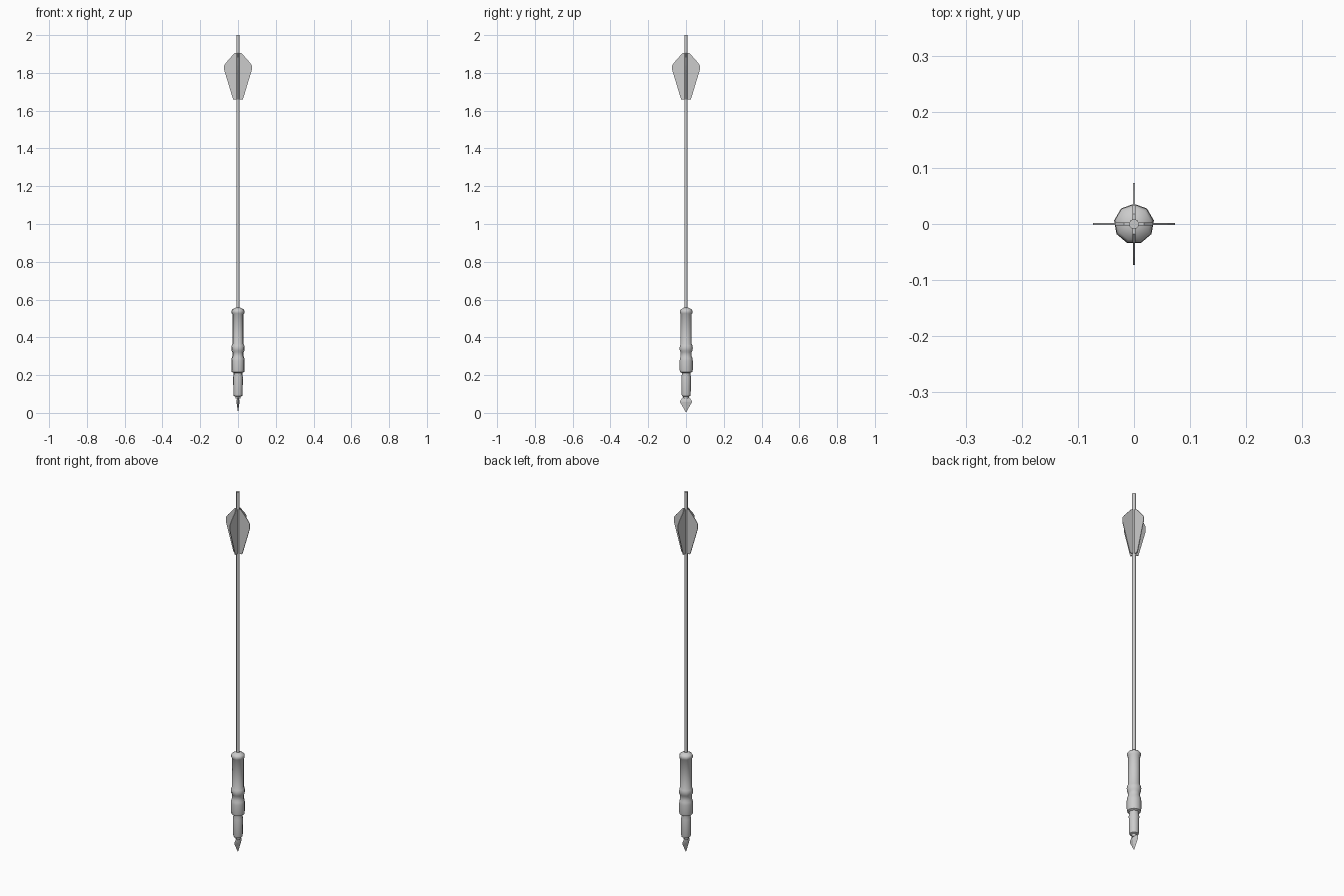
import bpy, bmesh, math

if "Cube" in bpy.data.objects:
    bpy.data.objects.remove(bpy.data.objects["Cube"])


def finish(name, bm, angle=None):
    bmesh.ops.recalc_face_normals(bm, faces=bm.faces)
    me = bpy.data.meshes.new(name)
    bm.to_mesh(me)
    bm.free()
    ob = bpy.data.objects.new(name, me)
    bpy.context.collection.objects.link(ob)
    if angle:
        bpy.ops.object.select_all(action='DESELECT')
        bpy.context.view_layer.objects.active = ob
        ob.select_set(True)
        bpy.ops.object.shade_smooth_by_angle(angle=math.radians(angle))
    return ob


def lathe(name, profile, sides=9, sx=1.0, angle=None):
    """Stack rings from (radius, z) pairs, one vertex pointing to +y."""
    bm = bmesh.new()
    rings = []
    for r, z in profile:
        ring = []
        for i in range(sides):
            a = math.pi / 2 + 2 * math.pi * i / sides
            ring.append(bm.verts.new((r * sx * math.cos(a), r * math.sin(a), z)))
        rings.append(ring)
    for lo, hi in zip(rings, rings[1:]):
        for i in range(sides):
            j = (i + 1) % sides
            bm.faces.new((lo[i], lo[j], hi[j], hi[i]))
    bm.faces.new(rings[0])
    bm.faces.new(rings[-1])
    bmesh.ops.remove_doubles(bm, verts=bm.verts, dist=1e-6)
    return finish(name, bm, angle)


# Long thin shaft
lathe("shaft", [(0.009, 0.50), (0.009, 2.0)], angle=50)

# Turned weight with collars and rings
lathe("weighted_barrel", [
    (0.012, 0.075), (0.014, 0.086), (0.023, 0.090), (0.025, 0.10), (0.026, 0.19),
    (0.023, 0.205), (0.024, 0.212), (0.034, 0.217), (0.036, 0.23),
    (0.036, 0.275), (0.034, 0.29), (0.030, 0.30), (0.030, 0.322),
    (0.035, 0.33), (0.036, 0.345), (0.034, 0.357), (0.030, 0.365),
    (0.030, 0.522), (0.034, 0.528), (0.035, 0.54), (0.030, 0.548),
    (0.012, 0.557)], angle=50)

# Flat diamond-section point
lathe("blade_tip", [(0.0008, 0.003), (0.032, 0.058), (0.030, 0.066),
                    (0.017, 0.082), (0.012, 0.092)], sides=4, sx=0.26)
lathe("tip_end", [(0.0002, 0.0), (0.0012, 0.004)], sides=4, sx=0.5)

# Four thin fletching vanes around the shaft
vane = [(0.004, 1.66), (0.026, 1.66), (0.073, 1.815), (0.073, 1.84),
        (0.060, 1.858), (0.018, 1.905), (0.004, 1.905)]
for k in range(4):
    bm = bmesh.new()
    a = k * math.pi / 2
    sides = []
    for s in (-1, 1):
        ring = []
        for r, z in vane:
            t = s * (0.0028 - 0.018 * r)
            ring.append(bm.verts.new((r * math.cos(a) - t * math.sin(a),
                                      r * math.sin(a) + t * math.cos(a), z)))
        bm.faces.new(ring)
        sides.append(ring)
    n = len(vane)
    for i in range(n):
        j = (i + 1) % n
        bm.faces.new((sides[0][i], sides[0][j], sides[1][j], sides[1][i]))
    finish(f"fletching_vane_{k + 1}", bm)
